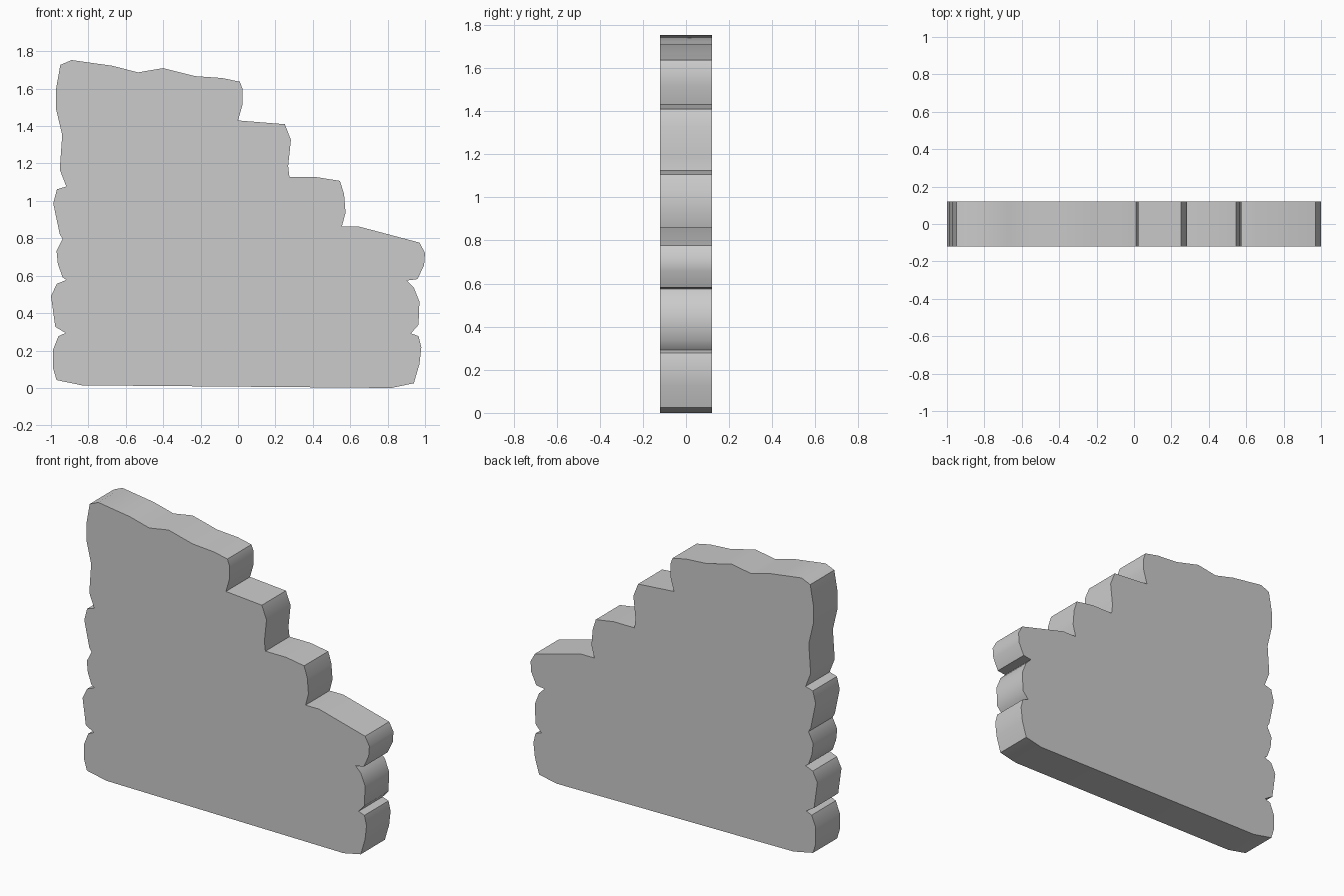
import bpy, bmesh
from math import radians

HALF_THICKNESS = 0.12

# Outline in (x, z), counter-clockwise seen from the front
bottom = [(-.834, .017), (.82, .003), (.94, .028)]
right_side = [(.97, .13), (.98, .22), (.965, .28), (.925, .295), (.965, .34),
              (.97, .465), (.94, .54), (.903, .577), (.96, .585), (.995, .66),
              (1.0, .725), (.97, .78)]
steps = [(.65, .865), (.555, .865), (.575, .94), (.567, 1.04), (.545, 1.11),
         (.42, 1.13), (.275, 1.13), (.268, 1.19), (.283, 1.33), (.25, 1.413),
         (0, 1.433), (.025, 1.52), (.025, 1.6), (.01, 1.64)]
top = [(-.085, 1.66), (-.23, 1.67), (-.4, 1.713), (-.535, 1.69), (-.67, 1.725),
       (-.89, 1.756), (-.95, 1.73)]
left_side = [(-.973, 1.6), (-.973, 1.495), (-.94, 1.355), (-.953, 1.17),
             (-.918, 1.08), (-.968, 1.065), (-.988, .99), (-.953, .825),
             (-.938, .8), (-.97, .735), (-.963, .665), (-.938, .595),
             (-.918, .58), (-.968, .56), (-1.0, .495), (-.977, .33),
             (-.922, .297), (-.96, .28), (-.988, .21), (-.988, .105),
             (-.97, .045)]
outline = bottom + right_side + steps + top + left_side

# Stepped stone wall: extrude the outline through its thickness
bm = bmesh.new()
face = bm.faces.new([bm.verts.new((x, -HALF_THICKNESS, z - .003)) for x, z in outline])
back = bmesh.ops.extrude_face_region(bm, geom=[face], use_keep_orig=True)
moved = [g for g in back["geom"] if isinstance(g, bmesh.types.BMVert)]
bmesh.ops.translate(bm, verts=moved, vec=(0, 2 * HALF_THICKNESS, 0))
bmesh.ops.recalc_face_normals(bm, faces=bm.faces)

mesh = bpy.data.meshes.new("stepped_wall")
bm.to_mesh(mesh)
bm.free()
wall = bpy.data.objects.new("stepped_wall", mesh)
bpy.context.collection.objects.link(wall)

# Soft stone bulges, crisp front and back edges
bpy.context.view_layer.objects.active = wall
wall.select_set(True)
bpy.ops.object.shade_smooth_by_angle(angle=radians(40))
